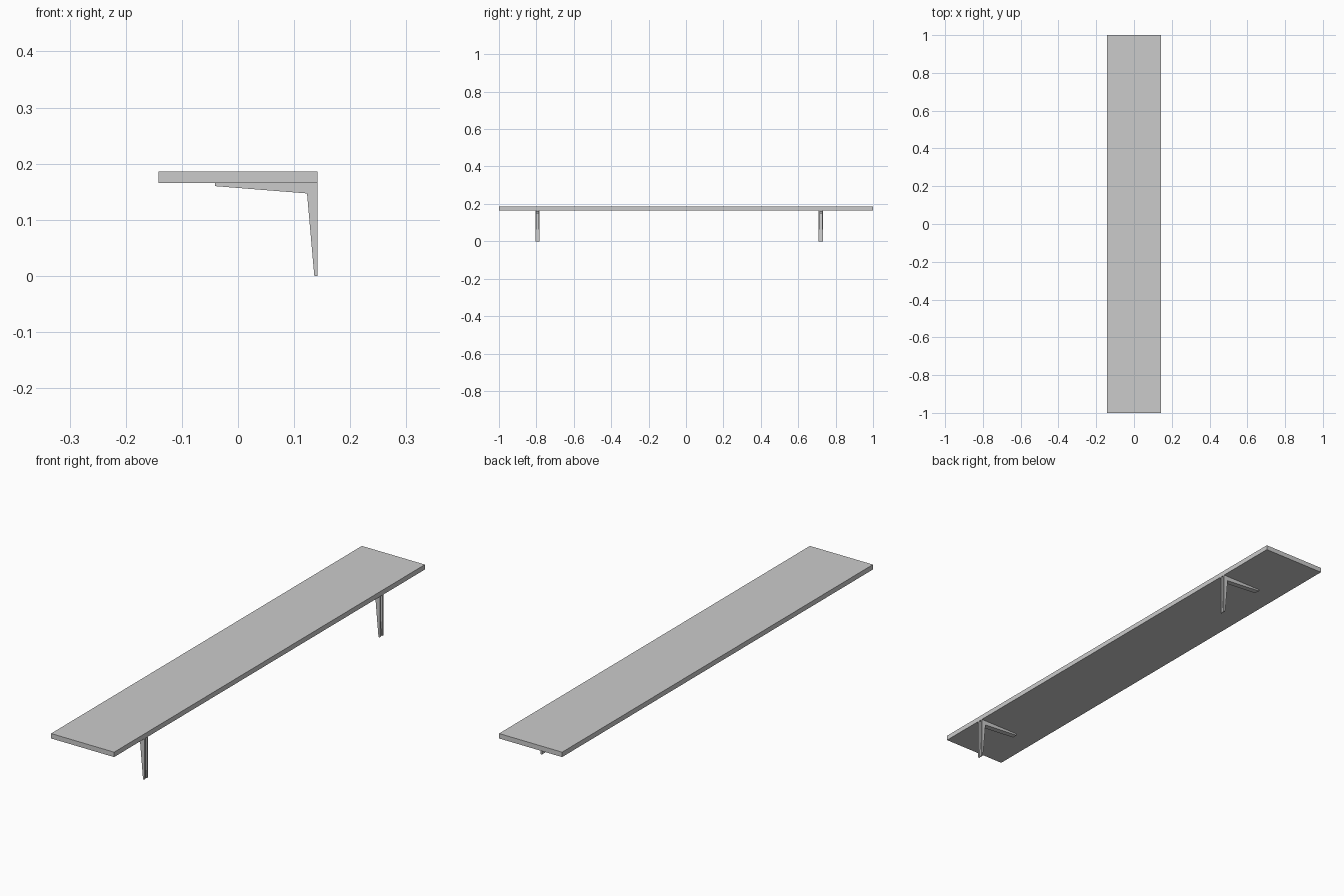
import bpy
import bmesh

cube = bpy.data.objects.get("Cube")
if cube:
    bpy.data.objects.remove(cube, do_unlink=True)

# Single plain grey material
grey = bpy.data.materials.new("light_grey")
grey.use_nodes = True
colour = (0.6, 0.6, 0.6, 1)
grey.diffuse_color = colour
grey.node_tree.nodes["Principled BSDF"].inputs["Base Color"].default_value = colour


def extrude_profile(bm, profile, y0, y1):
    """Extrude an x-z outline between two y positions."""
    face = bm.faces.new([bm.verts.new((x, y0, z)) for x, z in profile])
    result = bmesh.ops.extrude_face_region(bm, geom=[face])
    moved = [v for v in result["geom"] if isinstance(v, bmesh.types.BMVert)]
    bmesh.ops.translate(bm, verts=moved, vec=(0, y1 - y0, 0))


def add_object(name, parts):
    bm = bmesh.new()
    for profile, y0, y1 in parts:
        extrude_profile(bm, profile, y0, y1)
    bmesh.ops.recalc_face_normals(bm, faces=bm.faces[:])
    mesh = bpy.data.meshes.new(name)
    bm.to_mesh(mesh)
    bm.free()
    mesh.materials.append(grey)
    obj = bpy.data.objects.new(name, mesh)
    bpy.context.collection.objects.link(obj)


# Long flat board
EDGE, UNDER, TOP = 0.142, 0.166, 0.186
board = [(-EDGE, UNDER), (EDGE, UNDER), (EDGE, TOP), (-EDGE, TOP)]
add_object("shelf_board", [(board, -1, 1)])

# L-shaped channel brackets: two side plates joined by a tapered web
TIP = -0.041
inner_edge = [(TIP, 0.16), (0.123, 0.147), (0.136, 0)]
side_plate = inner_edge + [(EDGE, 0), (EDGE, UNDER), (TIP, UNDER)]
web = inner_edge + [(0.139, 0), (0.127, 0.15), (TIP, 0.163)]
HALF, WALL = 0.0115, 0.006
for name, y in (("front_bracket", -0.794), ("back_bracket", 0.721)):
    add_object(name, [
        (side_plate, y - HALF, y - HALF + WALL),
        (side_plate, y + HALF - WALL, y + HALF),
        (web, y - HALF + WALL, y + HALF - WALL),
    ])
